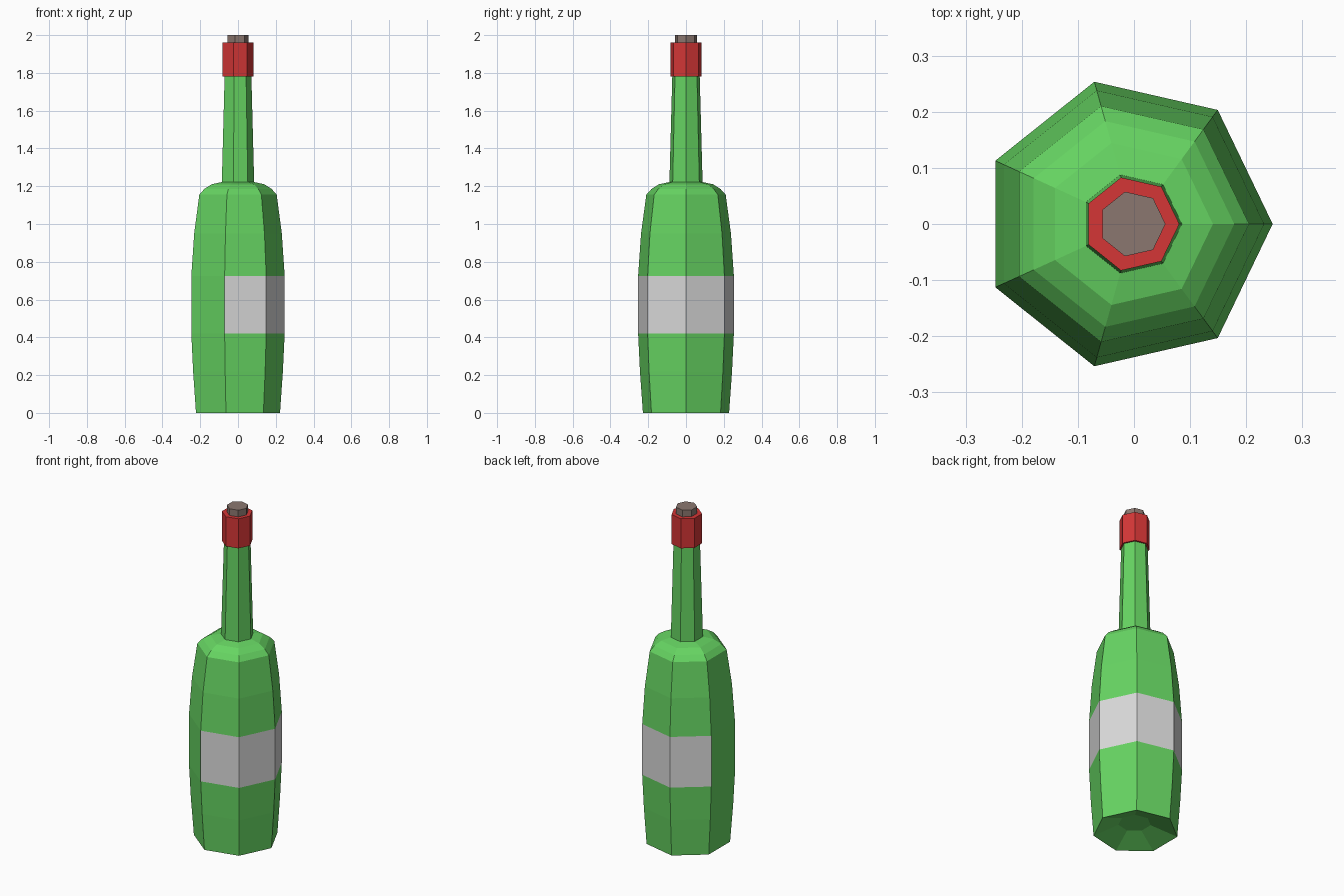
import bpy, bmesh, math

if "Cube" in bpy.data.objects:
    bpy.data.objects.remove(bpy.data.objects["Cube"])

SIDES = 7
SHIFT = (1 - math.cos(math.pi / SIDES)) / 2   # keeps every ring centred in x


def material(name, rgb):
    m = bpy.data.materials.new(name)
    m.diffuse_color = (*rgb, 1)
    m.use_nodes = True
    m.node_tree.nodes["Principled BSDF"].inputs["Base Color"].default_value = m.diffuse_color
    return m


green = material("green_glass", (0.133, 0.66, 0.122))
paper = material("label_grey", (0.70, 0.70, 0.70))
red = material("red_foil", (0.66, 0.037, 0.037))
cork_mat = material("cork_brown", (0.26, 0.185, 0.16))


def lathe(name, profile, mats, label_band=None):
    """Stack seven-sided rings of (radius, height) and cap both ends."""
    bm = bmesh.new()
    rings = []
    for r, z in profile:
        rings.append([bm.verts.new((r * (math.cos(2 * math.pi * i / SIDES) - SHIFT),
                                    r * math.sin(2 * math.pi * i / SIDES), z))
                      for i in range(SIDES)])
    for k in range(len(rings) - 1):
        a, b = rings[k], rings[k + 1]
        for i in range(SIDES):
            j = (i + 1) % SIDES
            f = bm.faces.new((a[i], a[j], b[j], b[i]))
            # label wraps five of the seven sides
            if k == label_band and i not in (3, 4):
                f.material_index = 1
    bm.faces.new(rings[0][::-1])
    bm.faces.new(rings[-1])
    bmesh.ops.recalc_face_normals(bm, faces=bm.faces[:])
    mesh = bpy.data.meshes.new(name)
    bm.to_mesh(mesh)
    bm.free()
    for m in mats:
        mesh.materials.append(m)
    ob = bpy.data.objects.new(name, mesh)
    bpy.context.collection.objects.link(ob)
    return ob


# Glass: punt, base, bulging body, label band, rounded shoulder, tapering neck
body = [(0.09, 0.05), (0.234, 0.0), (0.25, 0.22), (0.26, 0.42), (0.26, 0.725),
        (0.244, 0.95), (0.2155, 1.155), (0.188, 1.185), (0.148, 1.21),
        (0.09, 1.222), (0.074, 1.80)]
lathe("bottle_glass", body, [green, paper], label_band=3)

# Foil collar and cork
lathe("foil_collar", [(0.085, 1.782), (0.085, 1.96)], [red])
lathe("cork", [(0.059, 1.94), (0.059, 2.0)], [cork_mat])
